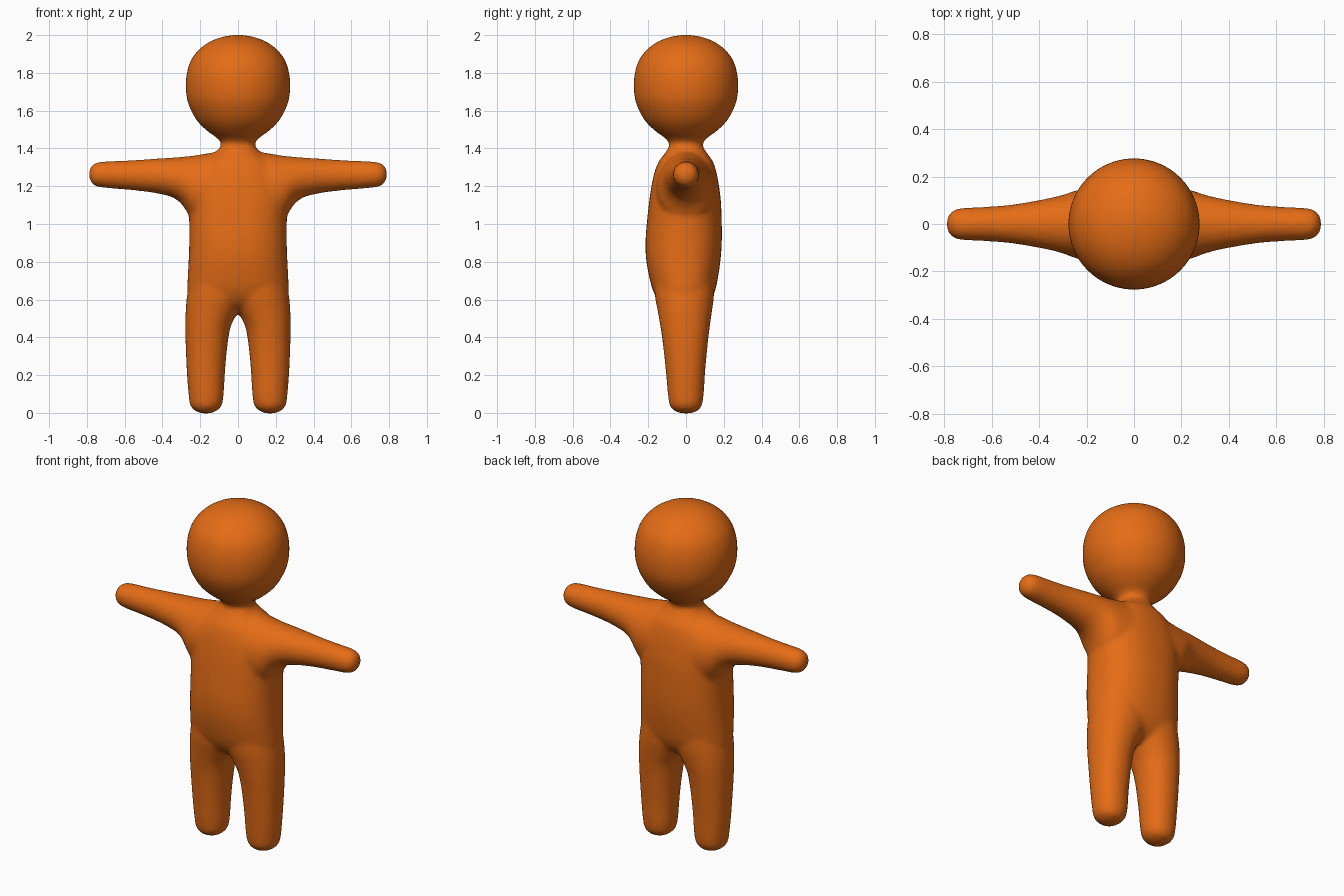
import bpy, bmesh
from math import cos, sin, pi, copysign
from mathutils import Vector

if "Cube" in bpy.data.objects:
    bpy.data.objects.remove(bpy.data.objects["Cube"], do_unlink=True)

SIDES = 40
STEPS = 5


def smooth_rows(rows):
    """Fill in rings between the given ones along a smooth curve."""
    rows = [Vector(r) for r in rows]
    out = []
    for i in range(len(rows) - 1):
        a, b = rows[i], rows[i + 1]
        before, after = rows[max(i - 1, 0)], rows[min(i + 2, len(rows) - 1)]
        for s in range(STEPS):
            t = s / STEPS
            out.append(0.5 * (2 * a + (b - before) * t
                              + (2 * before - 5 * a + 4 * b - after) * t ** 2
                              + (3 * a - before - 3 * b + after) * t ** 3))
    return out + [rows[-1]]


def loft(bm, rows, place, power=2.0):
    """Closed tube of rounded rings; a row is position, u low, u high, v low, v high."""
    rings = []
    for pos, u0, u1, v0, v1 in smooth_rows(rows):
        ring = []
        for k in range(SIDES):
            c, s = cos(2 * pi * k / SIDES), sin(2 * pi * k / SIDES)
            c = copysign(abs(c) ** (2 / power), c)
            s = copysign(abs(s) ** (2 / power), s)
            u = (u0 + u1) / 2 + c * (u1 - u0) / 2
            v = (v0 + v1) / 2 + s * (v1 - v0) / 2
            ring.append(bm.verts.new(place(pos, u, v)))
        rings.append(ring)
    faces = [bm.faces.new(rings[0]), bm.faces.new(rings[-1])]
    for a, b in zip(rings, rings[1:]):
        for k in range(SIDES):
            n = (k + 1) % SIDES
            faces.append(bm.faces.new((a[k], a[n], b[n], b[k])))
    bmesh.ops.recalc_face_normals(bm, faces=faces)


bm = bmesh.new()

# Head and neck: height, radius
head = [(1.38, .09), (1.42, .089), (1.45, .105), (1.49, .16), (1.54, .212),
        (1.6, .248), (1.66, .27), (1.73, .277), (1.8, .271), (1.87, .248),
        (1.93, .2), (1.97, .14), (1.992, .075), (2.002, .01)]
loft(bm, [(z, -r, r, -r, r) for z, r in head], lambda p, u, v: (u, v, p))

# Torso: height, half width, front, back
torso = [(.54, .19, -.08, .07), (.58, .24, -.135, .12), (.64, .268, -.172, .152),
         (.72, .266, -.195, .17), (.82, .261, -.212, .184), (.92, .258, -.214, .19),
         (1.02, .259, -.206, .189), (1.12, .265, -.195, .185), (1.2, .26, -.183, .175),
         (1.27, .235, -.168, .162), (1.33, .185, -.145, .143),
         (1.37, .13, -.115, .115), (1.4, .1, -.095, .095), (1.43, .08, -.08, .08)]
loft(bm, [(z, -w, w, f, b) for z, w, f, b in torso],
     lambda p, u, v: (u, v, p), 2.3)

# Legs: height, inner side, outer side, front, back
leg = [(-.003, .15, .19, -.02, .02), (.01, .115, .225, -.06, .06),
       (.04, .086, .253, -.086, .084), (.1, .076, .262, -.096, .094),
       (.2, .07, .27, -.105, .1), (.3, .062, .275, -.115, .109),
       (.4, .05, .278, -.127, .119), (.47, .034, .278, -.138, .128),
       (.54, -.005, .277, -.15, .138), (.62, -.05, .27, -.165, .148),
       (.72, -.05, .25, -.17, .15)]

# Arms: distance from the middle, back, front, underside, top
arm = [(.1, -.165, .165, .95, 1.385), (.2, -.155, .15, .99, 1.368),
       (.25, -.143, .14, 1.03, 1.36), (.29, -.128, .126, 1.095, 1.356),
       (.34, -.113, .113, 1.138, 1.352), (.42, -.097, .097, 1.16, 1.347),
       (.52, -.081, .081, 1.175, 1.34), (.63, -.072, .072, 1.185, 1.334),
       (.72, -.068, .068, 1.193, 1.33), (.76, -.058, .058, 1.203, 1.32),
       (.78, -.038, .038, 1.225, 1.3), (.79, -.01, .01, 1.252, 1.272)]

for side in (-1, 1):
    loft(bm, leg, lambda p, u, v: (side * u, v, p), 2.15)
    loft(bm, arm, lambda p, u, v: (side * p, u, v))

mesh = bpy.data.meshes.new("body")
bm.to_mesh(mesh)
bm.free()
body = bpy.data.objects.new("body", mesh)
bpy.context.collection.objects.link(body)

# Fuse the parts into one skin and soften the joins
fuse = body.modifiers.new("fuse", 'REMESH')
fuse.mode = 'VOXEL'
fuse.voxel_size = 0.012
fuse.use_smooth_shade = True
soften = body.modifiers.new("soften", 'SMOOTH')
soften.factor = 0.5
soften.iterations = 8

# Single skin colour
color = (0.78, 0.15, 0.008, 1)
orange = bpy.data.materials.new("orange")
orange.use_nodes = True
orange.diffuse_color = color
shader = next(n for n in orange.node_tree.nodes if n.type == 'BSDF_PRINCIPLED')
shader.inputs["Base Color"].default_value = color
mesh.materials.append(orange)
for face in mesh.polygons:
    face.use_smooth = True
